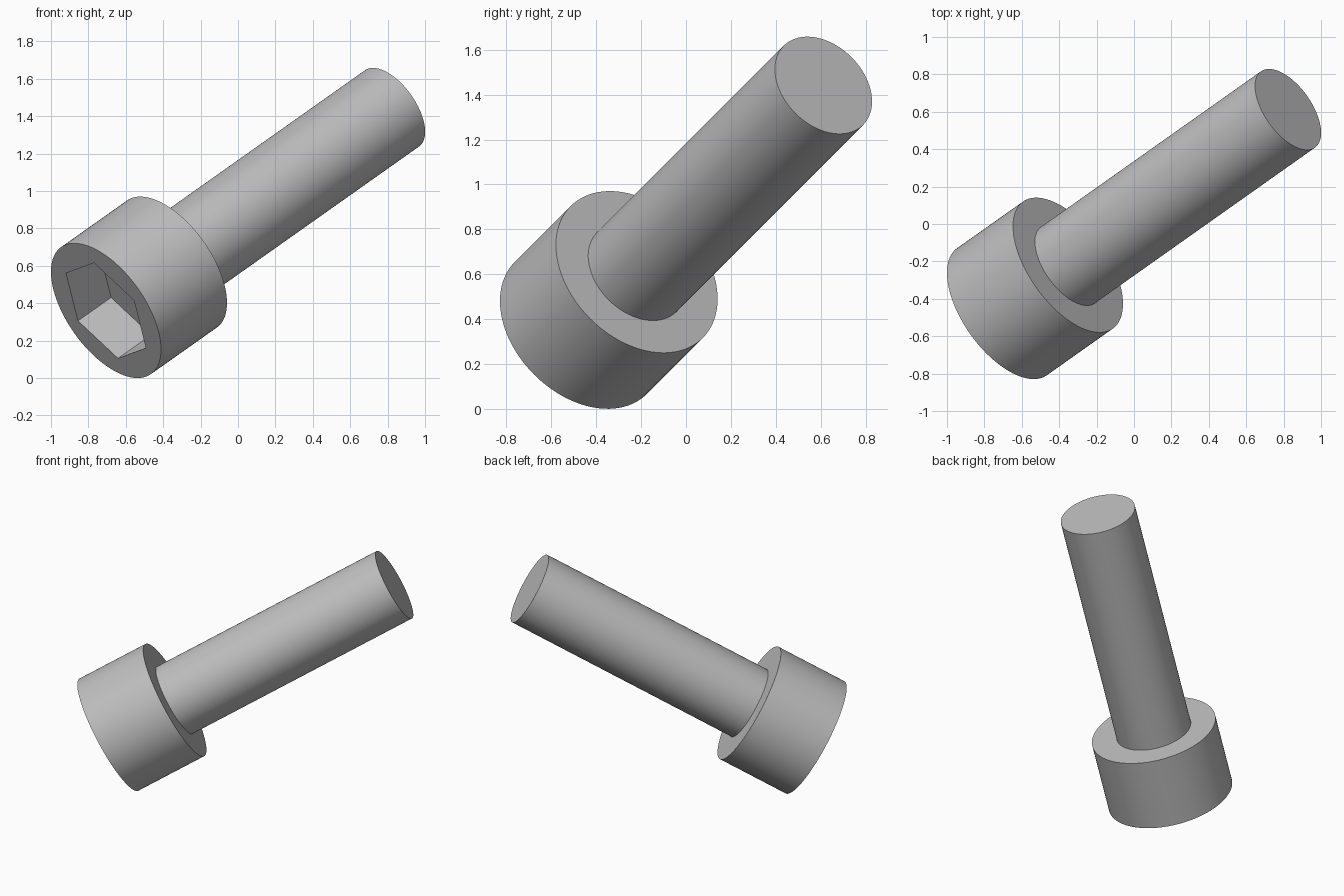
import bpy, bmesh
from math import pi, sin, cos, radians
from mathutils import Matrix, Vector

cube = bpy.data.objects.get("Cube")
if cube:
    bpy.data.objects.remove(cube, do_unlink=True)

# Bolt proportions
HEAD_R, HEAD_H = 0.416, 0.499
SHAFT_R, SHAFT_L = 0.25, 1.664
HEX_R, HEX_DEPTH, HEX_TURN = 0.31, 0.25, radians(13)
SEGMENTS = 96

# Tilted frame: local z runs from the socket face to the shaft tip
axis = Vector((0.5 ** 0.5, 0.5, 0.5))
side = Vector((0, -1, 1)).normalized()
up = side.cross(axis)
frame = Matrix((up, side, axis)).transposed().to_4x4()
middle = axis * (HEAD_H + SHAFT_L) / 2
offset = (HEAD_R - SHAFT_R) / 2
frame.translation = Vector((offset * axis.x, offset * 0.75 ** 0.5,
                            offset * 0.75 ** 0.5)) - middle
frame.translation.x -= 2 * offset * axis.x
frame.translation.x = -1 + HEAD_R * 0.5 ** 0.5
frame.translation.z = HEAD_R * 0.75 ** 0.5

steel = bpy.data.materials.new("grey steel")
steel.use_nodes = True
colour = (0.52, 0.52, 0.52, 1)
steel.diffuse_color = colour
steel.node_tree.nodes["Principled BSDF"].inputs["Base Color"].default_value = colour


def ring(bm, radius, z, count, turn=0):
    return [bm.verts.new((radius * cos(turn + 2 * pi * i / count),
                          radius * sin(turn + 2 * pi * i / count), z))
            for i in range(count)]


def wall(bm, low, high):
    for i in range(len(low)):
        j = (i + 1) % len(low)
        bm.faces.new((low[i], low[j], high[j], high[i]))


def fill_between(bm, *rings):
    edges = []
    for r in rings:
        edges += [bm.edges.get((r[i - 1], r[i])) for i in range(len(r))]
    bmesh.ops.triangle_fill(bm, edges=edges, use_beauty=True)


def finish(bm, name):
    bmesh.ops.recalc_face_normals(bm, faces=bm.faces)
    mesh = bpy.data.meshes.new(name)
    bm.to_mesh(mesh)
    bm.free()
    mesh.materials.append(steel)
    obj = bpy.data.objects.new(name, mesh)
    bpy.context.collection.objects.link(obj)
    obj.matrix_world = frame
    bpy.ops.object.select_all(action='DESELECT')
    obj.select_set(True)
    bpy.context.view_layer.objects.active = obj
    bpy.ops.object.shade_smooth_by_angle(angle=radians(30))


# Head with a hexagonal socket; the shoulder is an open ring around the shaft
bm = bmesh.new()
rim = ring(bm, HEAD_R, 0, SEGMENTS)
shoulder = ring(bm, HEAD_R, HEAD_H, SEGMENTS)
neck = ring(bm, SHAFT_R, HEAD_H, SEGMENTS)
hex_rim = ring(bm, HEX_R, 0, 6, HEX_TURN)
hex_floor = ring(bm, HEX_R, HEX_DEPTH, 6, HEX_TURN)
wall(bm, rim, shoulder)
wall(bm, shoulder, neck)
wall(bm, hex_rim, hex_floor)
bm.faces.new(hex_floor)
fill_between(bm, rim, hex_rim)
finish(bm, "bolt_head")

# Plain shaft
bm = bmesh.new()
base = ring(bm, SHAFT_R, HEAD_H, SEGMENTS)
tip = ring(bm, SHAFT_R, HEAD_H + SHAFT_L, SEGMENTS)
wall(bm, base, tip)
bm.faces.new(tip)
finish(bm, "bolt_shaft")
